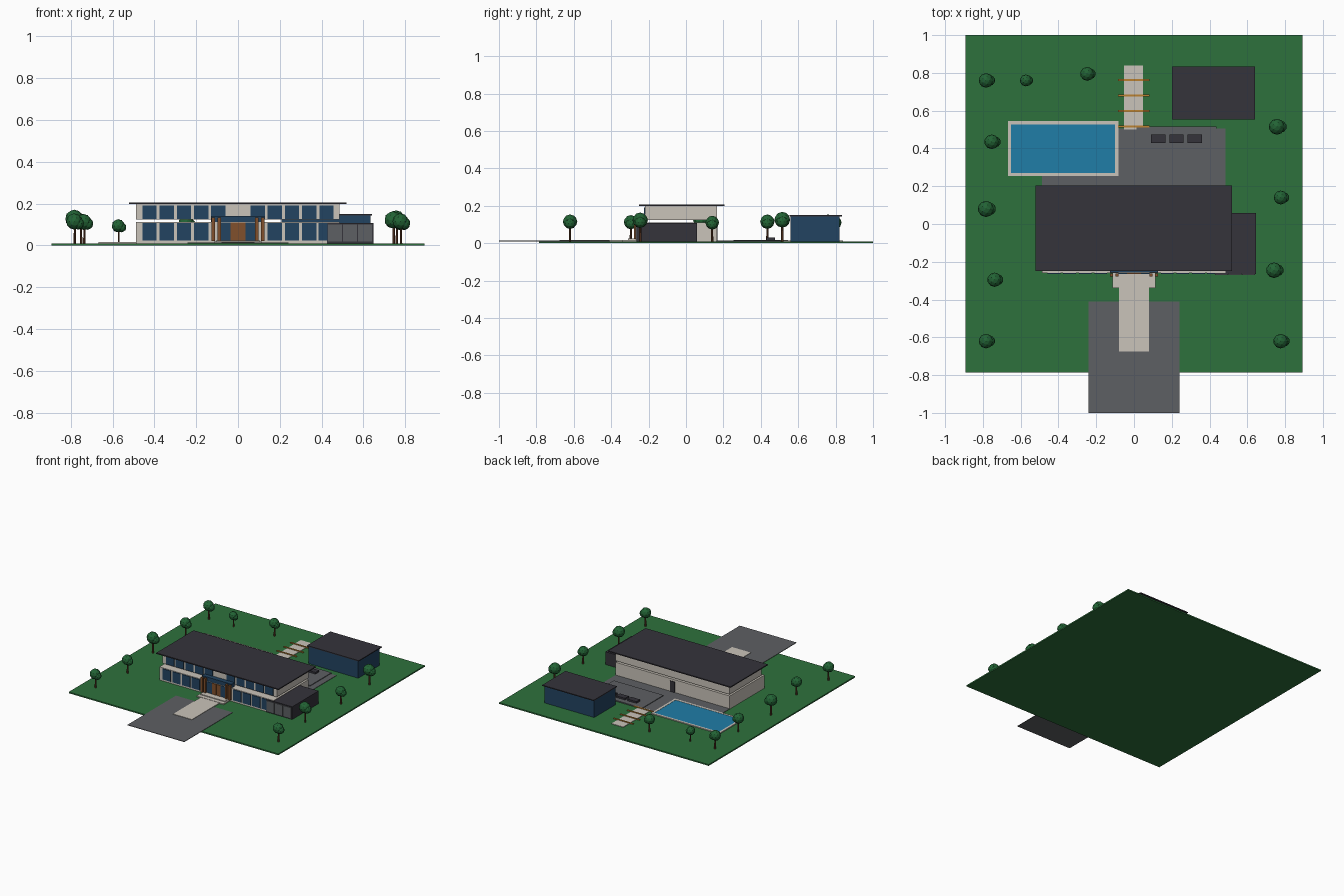
import bpy, bmesh
from mathutils import Matrix


def material(name, rgb):
    m = bpy.data.materials.new(name)
    m.diffuse_color = (*rgb, 1)
    return m


LAWN = material("lawn green", (.027, .165, .045))
DARK = material("dark roof", (.035, .033, .043))
BLUE = material("blue glass", (.016, .057, .12))
WHITE = material("pale plaster", (.59, .55, .49))
WATER = material("pool water", (.014, .205, .39))
GREY = material("paving grey", (.11, .115, .125))
WOOD = material("warm wood", (.22, .08, .025))
ORANGE = material("orange timber", (.50, .22, .03))
LEAF = material("leaf green", (.016, .125, .035))
BARK = material("bark brown", (.11, .04, .018))


def finish(name, bm, mat):
    me = bpy.data.meshes.new(name)
    bm.to_mesh(me)
    bm.free()
    me.materials.append(mat)
    ob = bpy.data.objects.new(name, me)
    bpy.context.collection.objects.link(ob)
    return ob


def add_box(bm, x0, x1, y0, y1, z0, z1):
    m = Matrix.Translation(((x0 + x1) / 2, (y0 + y1) / 2, (z0 + z1) / 2))
    bmesh.ops.create_cube(bm, size=1, matrix=m @ Matrix.Diagonal((x1 - x0, y1 - y0, z1 - z0, 1)))


def boxes(name, mat, *dims):
    bm = bmesh.new()
    for d in dims:
        add_box(bm, *d)
    return finish(name, bm, mat)


# Grounds and paving
boxes("lawn", LAWN, (-.893, .893, -.785, 1, 0, .010))
boxes("driveway", GREY, (-.242, .242, -1, -.41, .009, .013))
boxes("front_path", WHITE, (-.08, .08, -.675, -.30, .010, .016))
boxes("front_steps", WHITE, (-.115, .115, -.34, -.26, .010, .018),
      (-.105, .105, -.31, -.26, .010, .024))
boxes("terrace", GREY, (-.488, .485, .16, .505, .009, .013))
boxes("patio", GREY, (.013, .437, .255, .515, .010, .018))
boxes("patio_seats", DARK, *[(x - .038, x + .038, .43, .475, .018, .031)
                             for x in (.128, .225, .322)])
boxes("rear_path", WHITE, (-.053, .047, .50, .84, .010, .014))
boxes("path_slats", ORANGE, *[(-.085, .082, y - .005, y + .005, .013, .019)
                              for y in (.517, .598, .68, .762)])

# Pool: rim of four strips around the water
boxes("pool_rim", WHITE, (-.667, -.083, .253, .27, .009, .017), (-.667, -.083, .528, .545, .009, .017),
      (-.667, -.650, .27, .528, .009, .017), (-.100, -.083, .27, .528, .009, .017))
boxes("pool_water", WATER, (-.650, -.100, .27, .528, .009, .0155))

# House: two storeys with an open gap between them, under a wide flat roof
boxes("ground_floor", WHITE, (-.488, .485, -.260, .165, .010, .111))
boxes("upper_floor", WHITE, (-.488, .485, -.220, .165, .123, .198))
boxes("main_roof", DARK, (-.522, .520, -.250, .205, .198, .206))
boxes("rear_door", DARK, (-.02, .02, .165, .169, .013, .095))

# Window rows, mirrored about the entrance
upper, lower = [], []
for side in (-1, 1):
    for i in range(5):
        x = side * (.094 + i * .0822)
        upper.append((x - .034, x + .034, -.224, -.219, .126, .190))
        if i and not (side > 0 and i == 4):
            lower.append((x - .034, x + .034, -.265, -.259, .024, .107))
lower.append((.386, .428, -.265, -.259, .024, .107))
boxes("upper_windows", BLUE, *upper)
boxes("ground_windows", BLUE, *lower)

# Entrance: canopy, posts, glazing and double door
boxes("entrance_canopy", BLUE, (-.128, .126, -.258, -.221, .109, .140))
boxes("entrance_posts", WOOD, *[(x - .008, x + .008, -.278, -.261, .022, .134)
                                for x in (-.118, -.090, .090, .118)])
boxes("entrance_glazing", BLUE, (-.082, -.037, -.264, -.259, .024, .109),
      (.037, .082, -.264, -.259, .024, .109))
boxes("entrance_door", WOOD, (-.036, -.001, -.266, -.259, .022, .109),
      (.001, .036, -.266, -.259, .022, .109))

# Garage with three door panels
boxes("garage", DARK, (.425, .647, -.264, .058, .010, .108))
boxes("garage_doors", GREY, *[(.430 + i * .0715, .498 + i * .0715, -.270, -.262, .020, .101)
                              for i in range(3)])

# Outbuilding
boxes("outbuilding_walls", BLUE, (.207, .633, .560, .822, .010, .143))
boxes("outbuilding_roof", DARK, (.202, .641, .553, .835, .143, .150))


# Trees: faceted crown with a side lump on a thin trunk
def tree(i, x, y, r):
    zc = r * 2.6 + .003
    bm = bmesh.new()
    for dx, dz, k in ((-.08, 0, .9), (.35, -.22, .68)):
        bmesh.ops.create_icosphere(bm, subdivisions=2, radius=r * k,
                                   matrix=Matrix.Translation((x + dx * r, y, zc + dz * r)))
    finish(f"tree_crown_{i}", bm, LEAF)
    bm = bmesh.new()
    bmesh.ops.create_cone(bm, cap_ends=True, segments=6, radius1=r * .15, radius2=r * .11,
                          depth=zc - .008, matrix=Matrix.Translation((x, y, (zc + .008) / 2)))
    finish(f"tree_trunk_{i}", bm, BARK)


for i, t in enumerate([(-.78, .76, .043), (-.57, .76, .035), (-.245, .795, .041),
                       (-.75, .435, .043), (-.78, .08, .048), (-.735, -.295, .042),
                       (-.78, -.62, .043), (.76, .515, .047), (.78, .14, .041),
                       (.745, -.245, .046), (.78, -.62, .043)]):
    tree(i, *t)
